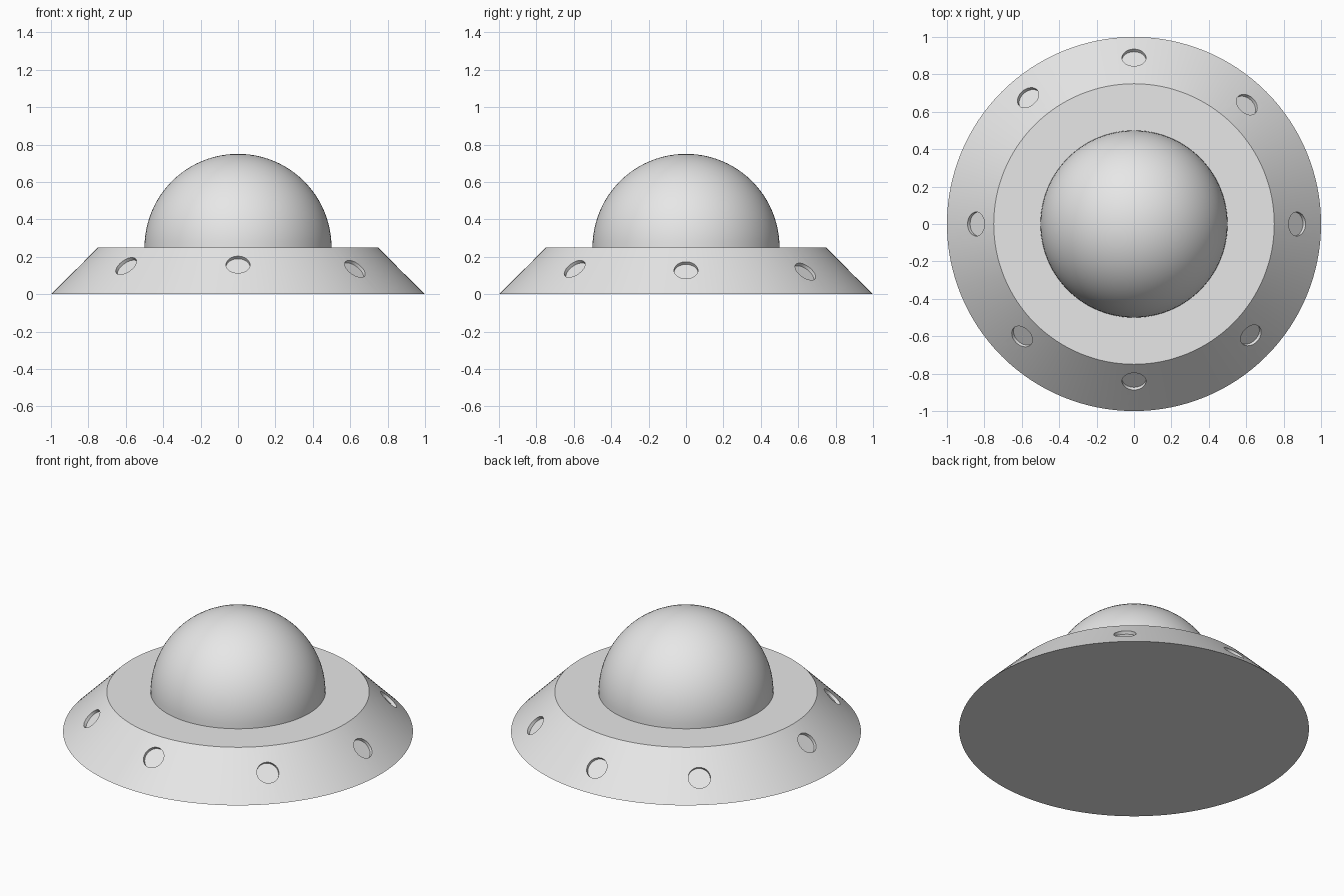
import bpy
import bmesh
from math import atan2, radians
from mathutils import Matrix, Vector

if "Cube" in bpy.data.objects:
    bpy.data.objects.remove(bpy.data.objects["Cube"], do_unlink=True)

# Single grey finish
GREY = (0.8, 0.8, 0.8, 1.0)
grey = bpy.data.materials.new("light_grey")
grey.use_nodes = True
grey.diffuse_color = GREY
grey.node_tree.nodes["Principled BSDF"].inputs["Base Color"].default_value = GREY


def make_object(name, bm):
    mesh = bpy.data.meshes.new(name)
    bm.to_mesh(mesh)
    bm.free()
    obj = bpy.data.objects.new(name, mesh)
    mesh.materials.append(grey)
    bpy.context.collection.objects.link(obj)
    return obj


def activate(obj):
    bpy.ops.object.select_all(action="DESELECT")
    obj.select_set(True)
    bpy.context.view_layer.objects.active = obj


def smooth(obj):
    activate(obj)
    bpy.ops.object.shade_smooth_by_angle(angle=radians(30))


# Saucer hull: a wide, sloped disc with flat top and bottom
HEIGHT = 0.25
bm = bmesh.new()
bmesh.ops.create_cone(bm, cap_ends=True, segments=128, radius1=1.0,
                      radius2=0.75, depth=HEIGHT,
                      matrix=Matrix.Translation((0, 0, HEIGHT / 2)))
hull = make_object("saucer_hull", bm)

# Shallow round portholes sunk square to the slope
PORT_RADIUS, PORT_DEPTH, REACH = 0.064, 0.02, 0.1
PORTS = [(0, 0.89), (0.604, 0.639), (0.872, 0), (0.626, -0.596),
         (0, -0.842), (-0.599, -0.602), (-0.845, 0), (-0.567, 0.676)]
bm = bmesh.new()
for x, y in PORTS:
    radius = Vector((x, y)).length
    place = (Matrix.Translation((x, y, 1 - radius))
             @ Matrix.Rotation(atan2(y, x), 4, "Z")
             @ Matrix.Rotation(radians(45), 4, "Y")
             @ Matrix.Translation((0, 0, REACH / 2 - PORT_DEPTH)))
    bmesh.ops.create_cone(bm, cap_ends=True, segments=32, radius1=PORT_RADIUS,
                          radius2=PORT_RADIUS, depth=REACH, matrix=place)
cutter = make_object("porthole_cutter", bm)
cutter.hide_render = True

cut = hull.modifiers.new("portholes", "BOOLEAN")
cut.operation = "DIFFERENCE"
cut.solver = "EXACT"
cut.object = cutter
activate(hull)
bpy.ops.object.modifier_apply(modifier=cut.name)
bpy.data.objects.remove(cutter, do_unlink=True)
smooth(hull)

# Dome: upper half of a sphere resting on the hull
bm = bmesh.new()
bmesh.ops.create_uvsphere(bm, u_segments=96, v_segments=48, radius=0.5)
bmesh.ops.bisect_plane(bm, geom=bm.verts[:] + bm.edges[:] + bm.faces[:],
                       dist=0.0001, plane_co=(0, 0, 0), plane_no=(0, 0, 1),
                       clear_inner=True)
bmesh.ops.translate(bm, verts=bm.verts, vec=(0, 0, HEIGHT))
smooth(make_object("dome", bm))
